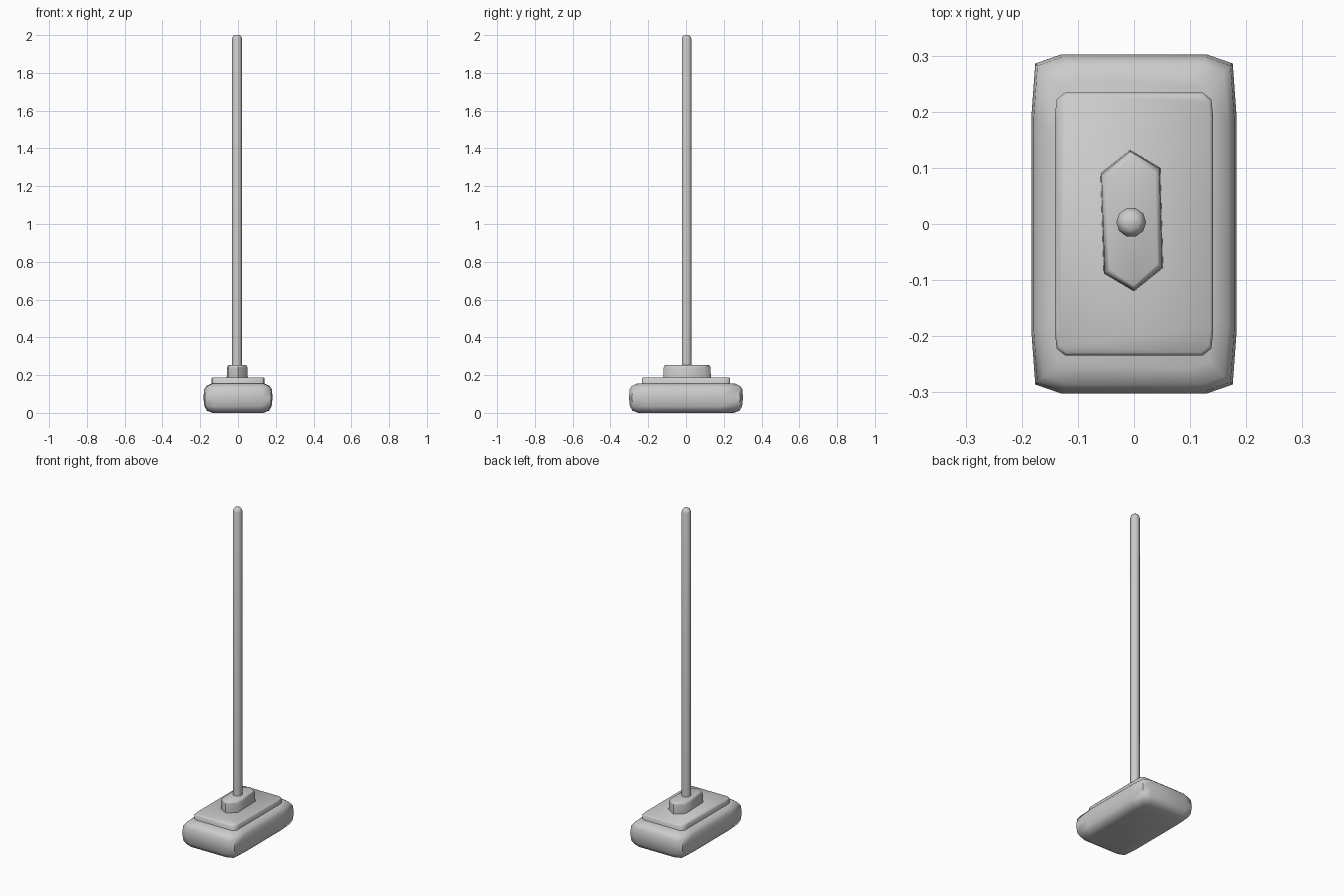
import bpy, bmesh, math

if "Cube" in bpy.data.objects:
    bpy.data.objects.remove(bpy.data.objects["Cube"])


def mirrored(quarter):
    """Full counter-clockwise outline from points in the +x +y quadrant."""
    q = list(quarter)
    right_to_left = q + [(-x, y) for x, y in reversed(q)]
    return right_to_left + [(-x, -y) for x, y in right_to_left]


def loft(name, outline, levels, angle=60, centre=(0, 0)):
    """Stack inset copies of an outline; levels are (z, inset)."""
    bm = bmesh.new()
    hx = max(abs(x) for x, y in outline)
    hy = max(abs(y) for x, y in outline)
    rings = []
    for z, inset in levels:
        sx, sy = 1 - inset / hx, 1 - inset / hy
        rings.append([bm.verts.new((centre[0] + x * sx, centre[1] + y * sy, z))
                      for x, y in outline])
    n = len(outline)
    for a, b in zip(rings, rings[1:]):
        for i in range(n):
            j = (i + 1) % n
            bm.faces.new((a[i], a[j], b[j], b[i]))
    bm.faces.new(rings[0][::-1])
    bm.faces.new(rings[-1])
    bmesh.ops.recalc_face_normals(bm, faces=bm.faces)
    mesh = bpy.data.meshes.new(name)
    bm.to_mesh(mesh)
    bm.free()
    obj = bpy.data.objects.new(name, mesh)
    bpy.context.collection.objects.link(obj)
    bpy.ops.object.select_all(action='DESELECT')
    obj.select_set(True)
    bpy.context.view_layer.objects.active = obj
    bpy.ops.object.shade_smooth_by_angle(angle=math.radians(angle))
    return obj


# Soft padded head
loft("mop_head",
     mirrored([(0.183, 0.19), (0.176, 0.286), (0.13, 0.302)]),
     [(0.0, 0.05), (0.012, 0.018), (0.035, 0.005), (0.08, 0.0),
      (0.125, 0.004), (0.143, 0.016), (0.156, 0.044)])

# Backing plate on the head
loft("backing_plate",
     mirrored([(0.141, 0.19), (0.138, 0.222), (0.123, 0.234)]),
     [(0.14, 0.0), (0.181, 0.0), (0.187, 0.005)])

# Slightly irregular six-sided handle socket
loft("handle_socket",
     [(0.052, -0.078), (0.047, 0.1), (-0.007, 0.132),
      (-0.06, 0.09), (-0.054, -0.088), (0.0, -0.12)],
     [(0.18, 0.0), (0.238, 0.002), (0.25, 0.006), (0.253, 0.012)])

# Long pole with rounded tip
R, SIDES = 0.0265, 10
circle = [(R * math.cos(2 * math.pi * i / SIDES),
           R * math.sin(2 * math.pi * i / SIDES)) for i in range(SIDES)]
loft("pole", circle,
     [(0.24, 0.0), (1.98, 0.0), (1.992, 0.004), (2.0, 0.012)],
     centre=(-0.005, 0.003))
